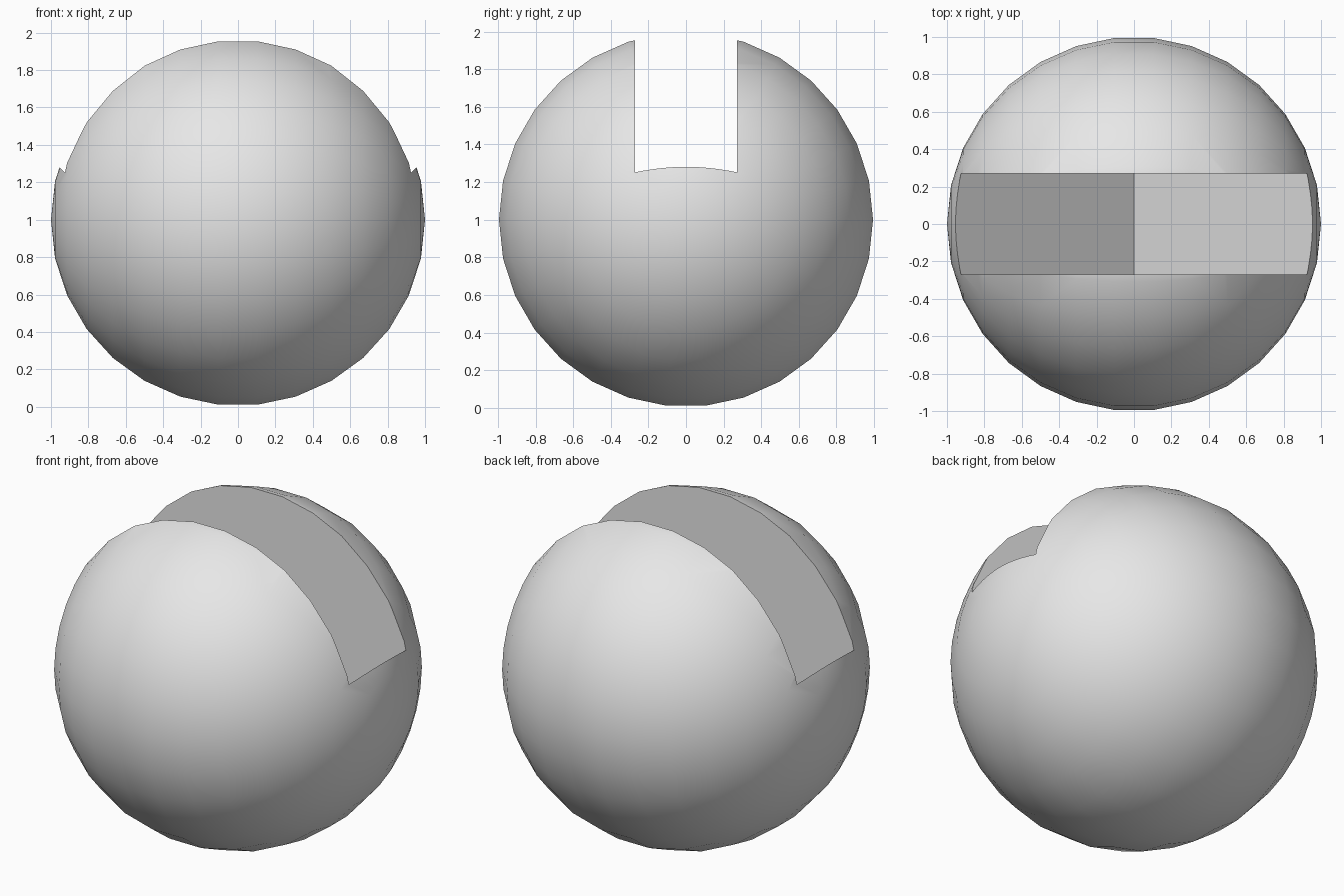
import bpy
from math import radians

# Remove the default cube
old = bpy.data.objects.get("Cube")
if old:
    bpy.data.objects.remove(old, do_unlink=True)


def make_material(name, colour):
    mat = bpy.data.materials.new(name)
    mat.use_nodes = True
    mat.diffuse_color = colour
    mat.node_tree.nodes["Principled BSDF"].inputs["Base Color"].default_value = colour
    return mat


grey = make_material("light_grey", (0.8, 0.8, 0.8, 1))

# Ball with its poles on the sides
bpy.ops.mesh.primitive_uv_sphere_add(segments=30, ring_count=15, radius=1,
                                     location=(0, 0, 1),
                                     rotation=(0, radians(90), 0))
ball = bpy.context.object
ball.name = "slotted_ball"
ball.data.materials.append(grey)

# Square block standing on its edge, which cuts the V-shaped slot
side = 3
groove_bottom = 0.327
bpy.ops.mesh.primitive_cube_add(size=1,
                                location=(0, 0, groove_bottom + side / 2 ** 0.5),
                                rotation=(0, radians(45), 0))
cutter = bpy.context.object
cutter.name = "slot_cutter"
cutter.scale = (side, 0.54, side)
cutter.hide_render = True
cutter.data.materials.append(grey)

# Cut the slot and discard the block
slot = ball.modifiers.new("slot", 'BOOLEAN')
slot.operation = 'DIFFERENCE'
slot.solver = 'EXACT'
slot.object = cutter
bpy.ops.object.select_all(action='DESELECT')
ball.select_set(True)
bpy.context.view_layer.objects.active = ball
bpy.ops.object.modifier_apply(modifier=slot.name)
bpy.data.objects.remove(cutter, do_unlink=True)

# Smooth ball, crisp slot edges
bpy.ops.object.shade_smooth_by_angle(angle=radians(30))
